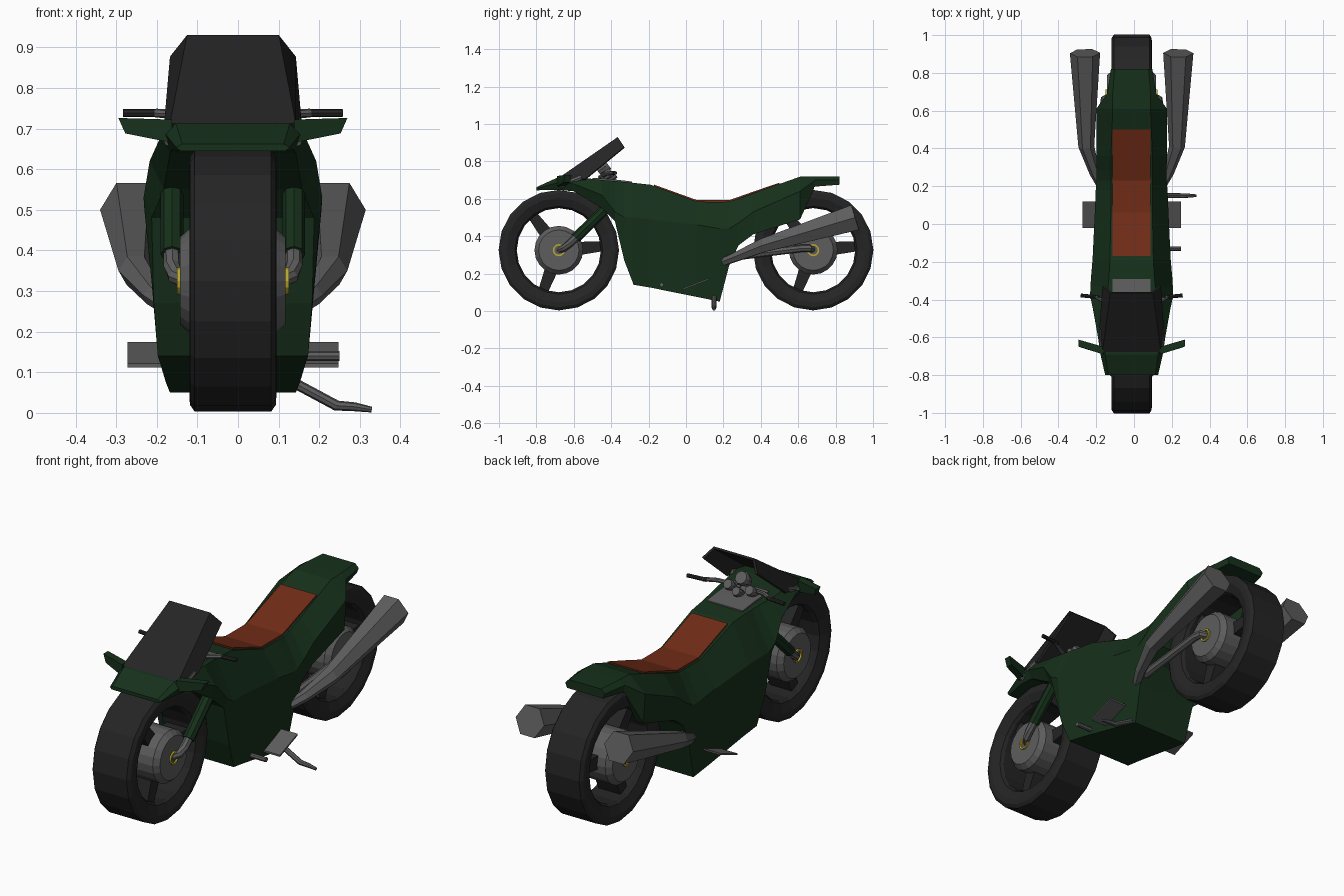
import bpy, bmesh, math
from mathutils import Vector

if "Cube" in bpy.data.objects:
    bpy.data.objects.remove(bpy.data.objects["Cube"])

X0 = -0.0125  # centre plane of the bike


def mat(name, c):
    m = bpy.data.materials.new(name)
    m.diffuse_color = (*c, 1)
    m.use_nodes = True
    m.node_tree.nodes["Principled BSDF"].inputs["Base Color"].default_value = m.diffuse_color
    return m


GREEN = mat("dark_green", (0.008, 0.03, 0.011))
BLACK = mat("black", (0.018, 0.018, 0.018))
RUST = mat("rust_leather", (0.16, 0.025, 0.008))
STEEL = mat("steel", (0.11, 0.11, 0.11))
YELLOW = mat("yellow", (0.5, 0.4, 0.03))


def finish(name, bm, m):
    bmesh.ops.recalc_face_normals(bm, faces=bm.faces)
    me = bpy.data.meshes.new(name)
    bm.to_mesh(me)
    bm.free()
    me.materials.append(m)
    ob = bpy.data.objects.new(name, me)
    ob.location.x = X0
    bpy.context.collection.objects.link(ob)
    return ob


def loft(name, rings, m, closed=False):
    """Skin a list of rings; cap the ends, or join last to first."""
    bm = bmesh.new()
    vs = [[bm.verts.new(p) for p in r] for r in rings]
    n = len(vs[0])
    for a, b in zip(vs, vs[1:] + ([vs[0]] if closed else [])):
        for i in range(n):
            j = (i + 1) % n
            bm.faces.new((a[i], a[j], b[j], b[i]))
    if not closed:
        bm.faces.new(vs[0])
        bm.faces.new(vs[-1])
    return finish(name, bm, m)


def tube(name, pts, radii, m, sides=8):
    """Tapered pipe along a path."""
    pts = [Vector(p) for p in pts]
    rings = []
    for i, p in enumerate(pts):
        t = (pts[min(i + 1, len(pts) - 1)] - pts[max(i - 1, 0)]).normalized()
        up = Vector((0, 0, 1)) if abs(t.z) < 0.95 else Vector((0, 1, 0))
        u = t.cross(up).normalized()
        v = u.cross(t)
        rings.append([p + radii[i] * (u * math.cos(k * math.tau / sides) + v * math.sin(k * math.tau / sides))
                      for k in range(sides)])
    return loft(name, rings, m)


def lathe(name, prof, cy, m, n=20):
    """Spin a closed (radius, x) profile around a wheel axle."""
    rings = []
    for k in range(n):
        a = k * math.tau / n
        rings.append([(x, cy + r * math.cos(a), 0.325 + r * math.sin(a)) for r, x in prof])
    return loft(name, rings, m, True)


def mirror_x(pts, s):
    return [(p[0] * s, p[1], p[2]) for p in pts]


# wheels
for name, cy in (("front", -0.68), ("rear", 0.68)):
    half = [(0.225, 0.075), (0.235, 0.09), (0.28, 0.107), (0.305, 0.106), (0.322, 0.094)]
    lathe(name + "_tyre", half + [(r, -x) for r, x in reversed(half)], cy, BLACK)
    tube(name + "_hub", [(x, cy, 0.325) for x in (-0.13, -0.105, 0.105, 0.13)],
         [0.108, 0.13, 0.13, 0.108], STEEL, 20)
    for k in range(3):
        a = math.radians(5 + 122 * k)
        d, e = Vector((0, math.cos(a), math.sin(a))), Vector((0, -math.sin(a), math.cos(a)))
        c = Vector((0, cy, 0.325))
        loft(f"{name}_spoke_{k + 1}", [[c + d * r + e * w * q + Vector((x, 0, 0))
             for x, q in ((-0.06, -1), (0.06, -1), (0.06, 1), (-0.06, 1))]
             for r, w in ((0.1, 0.036), (0.235, 0.026))], BLACK)
    for s in (-1, 1):
        ring = [(0.024, s * 0.128), (0.033, s * 0.128), (0.033, s * 0.138), (0.024, s * 0.138)]
        lathe(f"{name}_axle_ring", ring, cy, YELLOW, 12)

# body shell: y, top z, top half width, mid z, mid half width, bottom z, bottom half width
stations = [
    (-0.80, .662, .125, .654, .14, .645, .13),
    (-0.69, .712, .14, .685, .165, .648, .15),
    (-0.60, .718, .15, .68, .178, .64, .155),
    (-0.45, .70, .14, .62, .205, .55, .17),
    (-0.38, .695, .13, .53, .22, .48, .20),
    (-0.33, .69, .125, .50, .218, .27, .195),
    (-0.28, .685, .12, .50, .215, .14, .185),
    (-0.19, .675, .115, .49, .207, .125, .18),
    (0.06, .585, .11, .46, .195, .075, .165),
    (0.18, .582, .11, .44, .19, .05, .155),
    (0.23, .585, .11, .44, .185, .24, .165),
    (0.28, .60, .11, .47, .185, .35, .17),
    (0.36, .63, .11, .53, .187, .41, .175),
    (0.61, .718, .10, .64, .187, .49, .178),
    (0.69, .72, .10, .70, .13, .665, .125),
    (0.82, .72, .09, .70, .11, .675, .10)]
body = loft("body_shell", [[(-wt, y, zt), (wt, y, zt), (wm, y, zm), (wb, y, zb), (-wb, y, zb), (-wm, y, zm)]
                           for y, zt, wt, zm, wm, zb, wb in stations], GREEN)

# rear wheel well cut out of the body
well = tube("wheel_well_cutter", [(-0.13, 0.68, 0.325), (0.13, 0.68, 0.325)], [0.338] * 2, GREEN, 20)
mod = body.modifiers.new("well", "BOOLEAN")
mod.operation, mod.solver, mod.object = 'DIFFERENCE', 'EXACT', well
bpy.context.view_layer.objects.active = body
body.select_set(True)
bpy.ops.object.modifier_apply(modifier="well")
bpy.data.objects.remove(well)


def strip(name, path, w, h, m):
    """Flat pad following the body top."""
    return loft(name, [[(-w, y, z - h), (w, y, z - h), (w, y, z), (-w, y, z)] for y, z in path], m)


# seat and instrument panel
strip("seat", [(-0.17, .675), (0.06, .592), (0.23, .592), (0.36, .638), (0.5, .686)], 0.1, 0.02, RUST)
strip("instrument_panel", [(-0.5, .712), (-0.38, .703), (-0.29, .692)], 0.1, 0.02, STEEL)

# windscreen: open shell with thickness
bm = bmesh.new()
edge = [(0.155, -0.68, .712), (0.113, -0.365, .93), (0.155, -0.33, .877), (0.17, -0.54, .705)]
R = [bm.verts.new(p) for p in edge]
L = [bm.verts.new(p) for p in mirror_x(edge, -1)]
bm.faces.new((R[0], R[1], L[1], L[0]))
bm.faces.new((R[0], R[3], R[2], R[1]))
bm.faces.new((L[0], L[1], L[2], L[3]))
screen = finish("windscreen", bm, BLACK)
sol = screen.modifiers.new("thickness", "SOLIDIFY")
sol.thickness, sol.offset = 0.012, -1

# gauges behind the screen
for i, (x, y, z, r) in enumerate([(0, -.43, .775, .036), (-.06, -.41, .735, .026),
                                  (.06, -.41, .735, .026), (0, -.39, .722, .024)]):
    tube(f"gauge_{i + 1}", [(x, y - .04, z - .03), (x, y, z), (x, y + .012, z + .009)],
         [r * .7, r, r * .85], STEEL, 10)

for s, side in ((-1, "left"), (1, "right")):
    # handlebar and grip
    tube(side + "_handlebar", mirror_x([(0.03, -.46, .715), (0.13, -.42, .735), (0.19, -.385, .738)], s),
         [.011] * 3, STEEL)
    tube(side + "_grip", mirror_x([(0.17, -.388, .738), (0.27, -.378, .738)], s), [.01, .01], BLACK)
    # mirror wing
    loft(side + "_mirror", [mirror_x(r, s) for r in (
        [(0.15, -.69, .665), (0.15, -.65, .665), (0.15, -.65, .722), (0.15, -.69, .722)],
        [(0.265, -.655, .688), (0.265, -.62, .688), (0.282, -.612, .726), (0.282, -.648, .726)])], GREEN)
    tube(side + "_mirror_mount", mirror_x([(0.155, -.67, .67), (0.155, -.56, .715)], s), [.016] * 2, STEEL)
    # fork
    tube(side + "_fork_upper", mirror_x([(0.15, -.40, .575), (0.15, -.59, .39)], s), [.028] * 2, GREEN)
    tube(side + "_fork_lower", mirror_x([(0.15, -.57, .41), (0.15, -.62, .362), (0.142, -.65, .337),
                                         (0.11, -.685, .322)], s), [.021, .021, .02, .018], STEEL)
    # swingarm
    tube(side + "_swingarm", mirror_x([(0.15, .25, .29), (0.15, .62, .335), (0.145, .66, .335),
                                       (0.11, .685, .325)], s), [.022, .02, .02, .016], STEEL)
    # exhaust
    tube(side + "_exhaust", mirror_x([(0.16, .20, .262), (0.195, .27, .29), (0.24, .41, .35),
                                      (0.247, .905, .50)], s), [.022, .028, .042, .08], STEEL, 6)
    # foot plate
    loft(side + "_foot_plate", [[(s * x, y, z + h) for y, z, h in
         ((-.02, .112, 0), (.12, .166, 0), (.12, .166, .009), (-.02, .112, .009))] for x in (0.13, 0.26)], STEEL)

# gear peg and side stand, right side only
tube("gear_peg", [(0.15, -.13, .14), (0.262, -.13, .14)], [.012] * 2, STEEL)
tube("side_stand", [(0.13, .15, .085), (0.255, .15, .018), (0.3, .15, .015), (0.342, .15, .008)],
     [.013, .013, .011, .007], STEEL)
